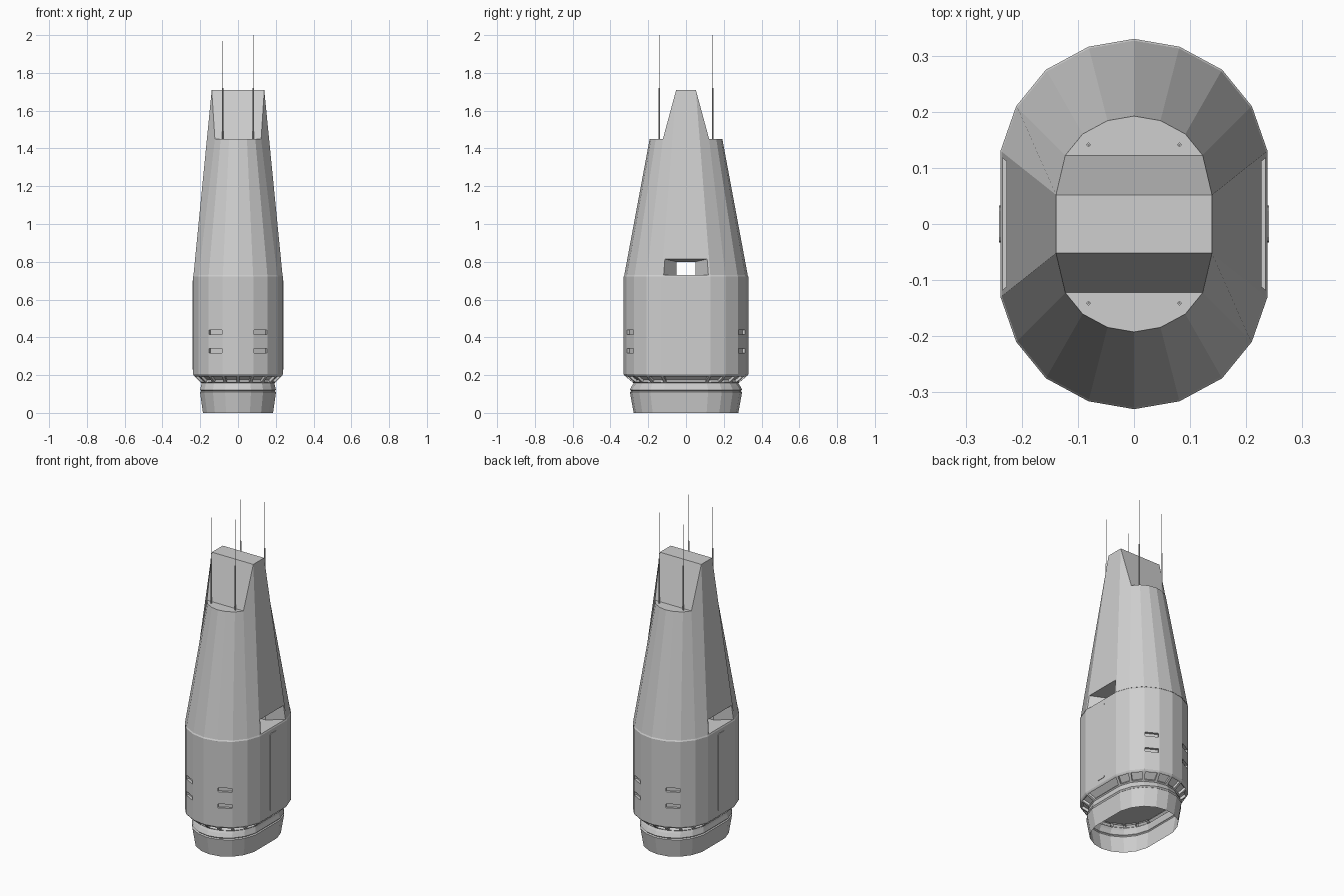
import bpy, bmesh, math
from mathutils import Matrix, Vector

if "Cube" in bpy.data.objects:
    bpy.data.objects.remove(bpy.data.objects["Cube"], do_unlink=True)

grey = bpy.data.materials.new("light_grey")
grey.use_nodes = True
grey.diffuse_color = (0.62, 0.62, 0.62, 1)
grey.node_tree.nodes["Principled BSDF"].inputs["Base Color"].default_value = grey.diffuse_color

# Plan outline: flat sides with faceted rounded ends, counter-clockwise
QUARTER = [(0.238, 0.13), (0.21, 0.21), (0.157, 0.275), (0.081, 0.316)]
BACK = QUARTER + [(0, 0.33)] + [(-x, y) for x, y in reversed(QUARTER)]
OUTLINE = BACK + [(-x, -y) for x, y in BACK]
WAIST = 0.73
SHOULDER = 1.45
TOP = 1.71


def finish(name, bm, recalc=True):
    if recalc:
        bmesh.ops.recalc_face_normals(bm, faces=bm.faces[:])
    me = bpy.data.meshes.new(name)
    bm.to_mesh(me)
    bm.free()
    me.materials.append(grey)
    ob = bpy.data.objects.new(name, me)
    bpy.context.collection.objects.link(ob)
    return ob


def ring(z, sx=1, sy=1):
    return [(x * sx, y * sy, z) for x, y in OUTLINE]


def loft(rings, caps=True):
    """Skin a list of equal point rings into a bmesh."""
    bm = bmesh.new()
    rows = [[bm.verts.new(p) for p in r] for r in rings]
    n = len(rows[0])
    for a, b in zip(rows, rows[1:]):
        for i in range(n):
            j = (i + 1) % n
            bm.faces.new((a[i], a[j], b[j], b[i]))
    if caps:
        bm.faces.new(rows[0][::-1])
        bm.faces.new(rows[-1])
    return bm


def cut(ob, cutter):
    mod = ob.modifiers.new("cut", "BOOLEAN")
    mod.operation = "DIFFERENCE"
    mod.solver = "EXACT"
    mod.object = cutter
    cutter.hide_render = True
    bpy.context.view_layer.objects.active = ob
    bpy.ops.object.modifier_apply(modifier=mod.name)
    bpy.data.objects.remove(cutter, do_unlink=True)


def box(size, matrix):
    bm = bmesh.new()
    bmesh.ops.create_cube(bm, size=1, matrix=matrix @ Matrix.Diagonal((*size, 1)))
    return bm


# Main body with a fine chamfer along its top edge
body = finish("main_body", loft([ring(0.205), ring(0.722), ring(WAIST, 0.985, 0.985)]))

# Recessed slots, two on each corner of both ends
along = Vector((0.157 - 0.081, 0.275 - 0.316))
for sx in (1, -1):
    for sy in (1, -1):
        angle = math.atan2(along.y * sy, along.x * sx)
        for z in (0.33, 0.428):
            place = Matrix.Translation((0.119 * sx, 0.2955 * sy, z)) @ Matrix.Rotation(angle, 4, "Z")
            cut(body, finish("slot_cutter", box((0.076, 0.03, 0.024), place)))

# Tall rounded panels on the flat sides
for side, label in ((1, "left"), (-1, "right")):
    bm = box((0.006, 0.066, 0.47), Matrix.Translation((0.238 * side, 0, 0.465)))
    edges = [e for e in bm.edges if abs(e.verts[0].co.x - e.verts[1].co.x) > 0.003]
    bmesh.ops.bevel(bm, geom=edges, offset=0.01, segments=2, affect="EDGES", profile=0.5)
    finish(label + "_side_panel", bm)

# Open flared skirt, with a recess in every facet of its upper slope
levels = [(0, 0.78, 0.84), (0.11, 0.845, 0.9), (0.115, 0.82, 0.88), (0.122, 0.845, 0.9),
          (0.145, 0.82, 0.865), (0.157, 0.81, 0.84), (0.197, 0.985, 0.985), (0.205, 1, 1)]
bm = loft([ring(*lv) for lv in levels], caps=False)
slope = [f for f in bm.faces if 0.17 < f.calc_center_median().z < 0.19]
bm.normal_update()
bmesh.ops.inset_individual(bm, faces=slope, thickness=0.011, depth=0)
bm.normal_update()
bmesh.ops.inset_individual(bm, faces=slope, thickness=0.0005, depth=-0.014)
finish("flared_skirt", bm, recalc=False)

# Tapered tower: rounded ends stop at the shoulder, a central ridge rises above
bm = bmesh.new()
base = [bm.verts.new(p) for p in ring(WAIST, 0.99, 0.99)]
k = 0.583
ridge = []
shoulders = []
n = len(BACK)
for s, start in ((1, 0), (-1, n)):
    low = base[start:start + n]
    high = [bm.verts.new((x * k * s, y * k * s, SHOULDER)) for x, y in BACK[1:-1]]
    r0 = bm.verts.new((0.139 * s, 0.052 * s, TOP))
    r1 = bm.verts.new((-0.139 * s, 0.052 * s, TOP))
    upper = [r0] + high + [r1]
    for i in range(n - 1):
        bm.faces.new((low[i], low[i + 1], upper[i + 1], upper[i]))
    bm.faces.new(high)
    bm.faces.new((r0, high[0], high[-1], r1))
    ridge += [r0, r1]
bm.faces.new(ridge)
bm.faces.new((base[n - 1], base[n], ridge[2], ridge[1]))
bm.faces.new((base[-1], base[0], ridge[0], ridge[3]))
bm.faces.new(base[::-1])
tower = finish("tapered_tower", bm)

# Cross passage through the tower foot, funnelled at both mouths
def mouth(x, half, top):
    low = WAIST - 0.03
    return [(x, -half, low), (x, half, low), (x, half, top), (x, -half, top)]


passage = [mouth(-0.3, 0.17, 0.829), mouth(-0.15, 0.05, 0.8),
           mouth(0.15, 0.05, 0.8), mouth(0.3, 0.17, 0.829)]
cut(tower, finish("passage_cutter", loft(passage)))

# Four masts: thicker lower tube and a thin whip above
for sx, tip, lx in ((1, 2.0, "left"), (-1, 1.97, "right")):
    for sy, ly in ((-1, "front"), (1, "back")):
        bm = bmesh.new()
        for r, z0, z1 in ((0.0045, SHOULDER - 0.01, 1.72), (0.002, 1.71, tip)):
            bmesh.ops.create_cone(bm, cap_ends=True, segments=4, radius1=r, radius2=r, depth=z1 - z0,
                                  matrix=Matrix.Translation((0.081 * sx, 0.141 * sy, (z0 + z1) / 2)))
        finish(ly + "_" + lx + "_mast", bm)
